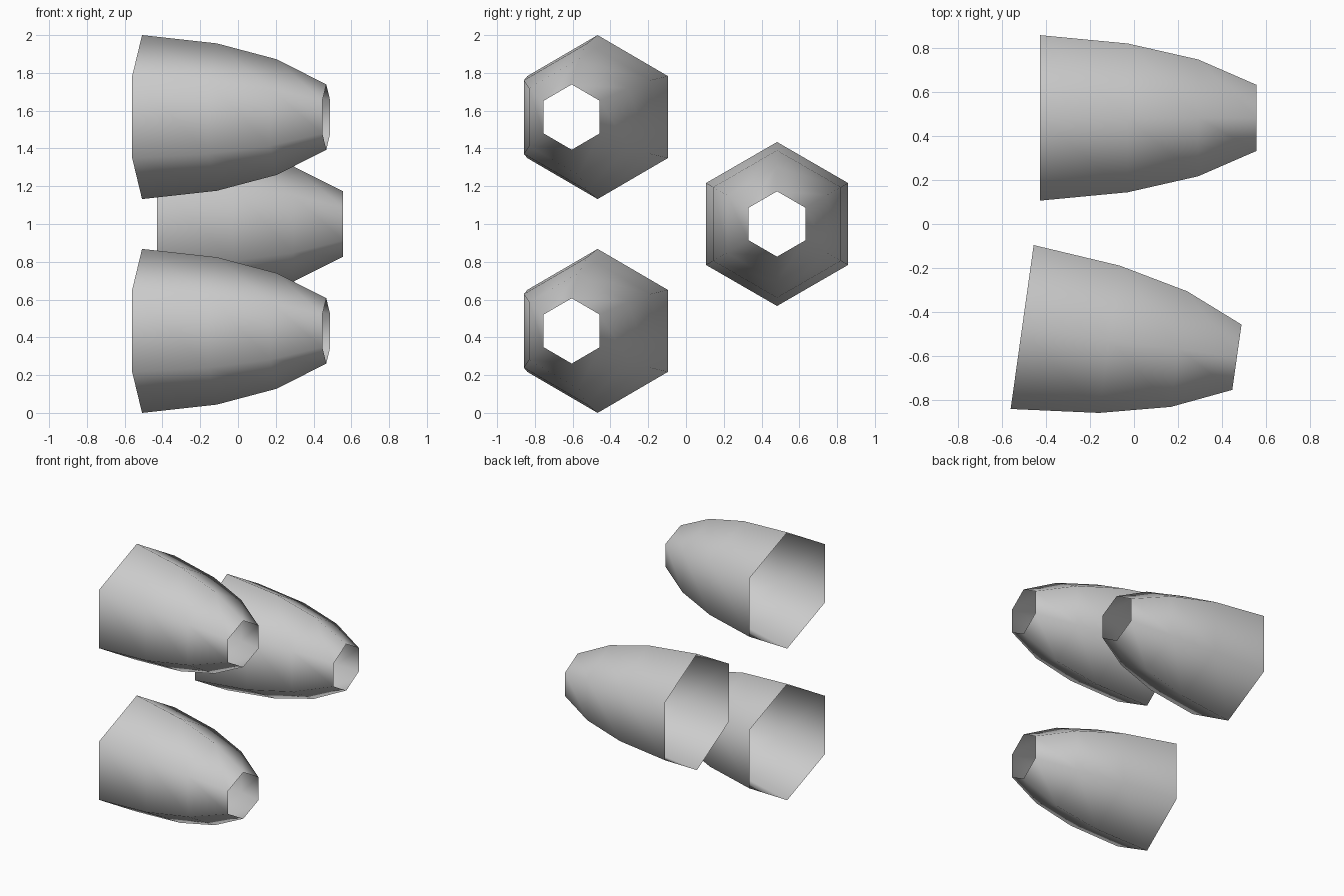
import bpy
import bmesh
from math import radians
from mathutils import Matrix

cube = bpy.data.objects.get("Cube")
if cube:
    bpy.data.objects.remove(cube, do_unlink=True)

# Single grey material
grey = bpy.data.materials.new("plain grey")
grey.use_nodes = True
colour = (0.6, 0.6, 0.6, 1)
grey.diffuse_color = colour
grey.node_tree.nodes["Principled BSDF"].inputs["Base Color"].default_value = colour

SIDES = 6
# Distance along the axis and corner radius of each ring
PROFILE = [(0, 0.434), (0.4, 0.39), (0.72, 0.306), (0.985, 0.173)]


def tapered_shell(name, wide_end, turn):
    """Open hexagonal shell running along +x from its wide end."""
    bm = bmesh.new()
    to_x = Matrix.Rotation(radians(90), 4, 'Y')
    rings = []
    for along, radius in PROFILE:
        place = Matrix.Translation((along, 0, 0)) @ to_x
        ring = bmesh.ops.create_circle(bm, segments=SIDES, radius=radius,
                                       matrix=place @ Matrix.Rotation(radians(90), 4, 'Z'))
        rings.append(ring["verts"])
    # Point a corner of every ring straight up
    top = max(v.co.z for v in rings[0])
    if top < PROFILE[0][1] - 0.01:
        bmesh.ops.rotate(bm, verts=bm.verts, matrix=Matrix.Rotation(radians(30), 3, 'X'))
    for a, b in zip(rings, rings[1:]):
        for i in range(SIDES):
            j = (i + 1) % SIDES
            bm.faces.new((a[i], a[j], b[j], b[i]))
    # Face the walls outward
    for face in bm.faces:
        face.smooth = True
    bm.normal_update()
    for face in bm.faces:
        c = face.calc_center_median()
        if face.normal.y * c.y + face.normal.z * c.z < 0:
            face.normal_flip()

    mesh = bpy.data.meshes.new(name)
    bm.to_mesh(mesh)
    bm.free()
    mesh.materials.append(grey)
    shell = bpy.data.objects.new(name, mesh)
    shell.location = wide_end
    shell.rotation_euler.z = radians(turn)
    bpy.context.collection.objects.link(shell)


# Straight shell at the back, two angled shells stacked at the front
tapered_shell("back_shell", (-0.428, 0.482, 1.0), 0)
tapered_shell("front_lower_shell", (-0.508, -0.468, 0.434), -8)
tapered_shell("front_upper_shell", (-0.508, -0.468, 1.566), -8)
